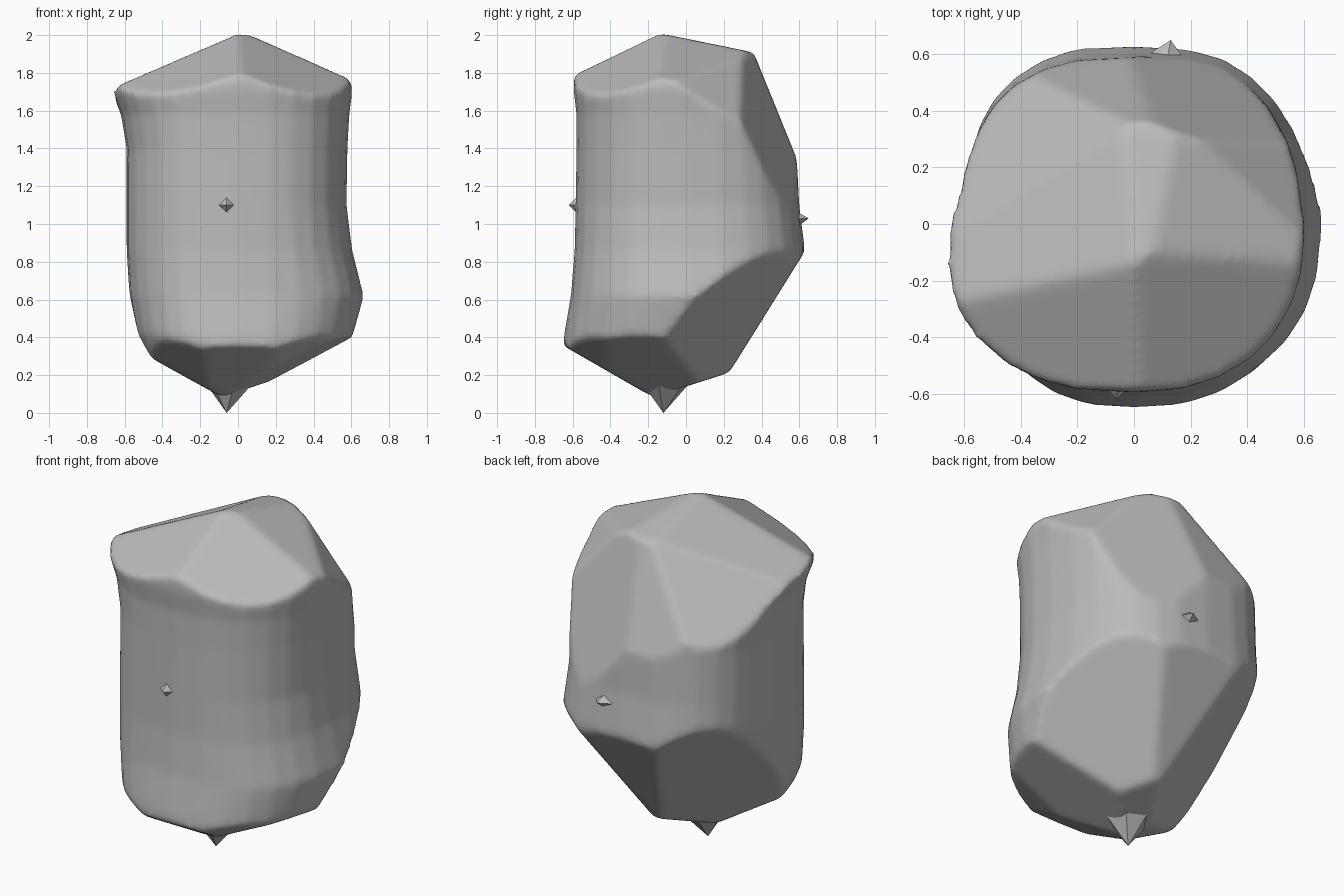
import bpy, bmesh, math
from mathutils import Vector

cube = bpy.data.objects.get("Cube")
if cube:
    bpy.data.objects.remove(cube, do_unlink=True)

stone = bpy.data.materials.new("stone_grey")
stone.use_nodes = True
GREY = (0.5, 0.5, 0.5, 1)
stone.diffuse_color = GREY
stone.node_tree.nodes["Principled BSDF"].inputs["Base Color"].default_value = GREY


def add_object(name, bm):
    bmesh.ops.recalc_face_normals(bm, faces=bm.faces[:])
    mesh = bpy.data.meshes.new(name)
    bm.to_mesh(mesh)
    bm.free()
    mesh.materials.append(stone)
    obj = bpy.data.objects.new(name, mesh)
    bpy.context.collection.objects.link(obj)
    bpy.ops.object.select_all(action='DESELECT')
    obj.select_set(True)
    bpy.context.view_layer.objects.active = obj
    return obj


def power(v, e):
    return math.copysign(abs(v) ** e, v)


# Column section by height: z, left, right, front, back extents
SECTIONS = [
    (-0.1, -0.42, 0.6, -0.66, 0.62),
    (0.28, -0.47, 0.61, -0.66, 0.62),
    (0.42, -0.54, 0.62, -0.645, 0.63),
    (0.62, -0.575, 0.665, -0.61, 0.63),
    (0.86, -0.59, 0.605, -0.59, 0.63),
    (1.1, -0.59, 0.575, -0.585, 0.6),
    (1.4, -0.59, 0.58, -0.58, 0.585),
    (1.58, -0.62, 0.59, -0.58, 0.57),
    (1.7, -0.67, 0.605, -0.595, 0.56),
    (2.2, -0.68, 0.61, -0.6, 0.55),
]
SIDES = 28
# Corner roundness of each quarter, keyed by (x > 0, y > 0); lower is boxier
BOXINESS = {(True, True): 0.78, (False, True): 0.71,
            (False, False): 0.77, (True, False): 0.84}

bm = bmesh.new()
rings = []
for z, left, right, front, back in SECTIONS:
    ring = []
    for i in range(SIDES):
        a = math.tau * i / SIDES
        c, s = math.cos(a), math.sin(a)
        e = BOXINESS[c > 0, s > 0]
        ring.append(bm.verts.new((power(c, e) * (right if c > 0 else -left),
                                  power(s, e) * (back if s > 0 else -front), z)))
    rings.append(ring)
for low, high in zip(rings, rings[1:]):
    for i in range(SIDES):
        j = (i + 1) % SIDES
        bm.faces.new((low[i], low[j], high[j], high[i]))
bm.faces.new(rings[0][::-1])
bm.faces.new(rings[-1])

# Broken facets: point on the plane, outward direction
PEAK = (0, -0.14, 2.01)
FACETS = [
    # crown
    (PEAK, (0, 0.2, 0.98)),
    (PEAK, (-0.42, 0.15, 0.9)),
    (PEAK, (-0.28, -0.42, 0.86)),
    (PEAK, (0.35, -0.4, 0.86)),
    ((0.25, 0.33, 1.87), (0.4, 0.1, 0.89)),
    # slopes falling to the back
    ((-0.47, 0.47, 1.41), (-0.55, 0.55, 0.62)),
    ((0.25, 0.3, 1.86), (0.65, 0.47, 0.6)),
    ((0, 0.57, 1.38), (0.36, 0.88, 0.31)),
    ((0, 0.575, 1.38), (-0.05, 0.92, 0.38)),
    # underside of the back
    ((0.62, 0.1, 0.62), (0.32, 0.34, -0.34)),
    ((0, 0.62, 0.84), (0, 0.85, -0.53)),
    ((-0.46, -0.2, 0.3), (-0.28, 0.25, -0.26)),
    # base
    ((0, -0.64, 0.35), (0, -0.5, -0.87)),
    ((0.58, -0.15, 0.39), (0.42, -0.12, -0.88)),
    ((0.45, -0.45, 0.38), (0.4, -0.38, -0.83)),
    ((-0.46, -0.2, 0.29), (-0.48, 0, -0.87)),
    ((-0.4, -0.45, 0.36), (-0.42, -0.42, -0.8)),
    ((0, 0, 0.14), (0, 0.3, -0.95)),
]
for point, normal in FACETS:
    bmesh.ops.bisect_plane(bm, geom=bm.verts[:] + bm.edges[:] + bm.faces[:],
                           dist=1e-5, plane_co=point,
                           plane_no=Vector(normal).normalized(), clear_outer=True)
    rim = [e for e in bm.edges if e.is_boundary]
    if rim:
        bmesh.ops.holes_fill(bm, edges=rim, sides=0)
rock = add_object("rock_body", bm)

# Weathered, softly rounded surface
remesh = rock.modifiers.new("even_surface", 'REMESH')
remesh.mode = 'VOXEL'
remesh.voxel_size = 0.02
remesh.use_smooth_shade = True
soften = rock.modifiers.new("worn_edges", 'SMOOTH')
soften.factor = 0.5
soften.iterations = 8


# Pointed chips standing out of the surface
def chip(name, base, tip, radius, sides, flat=1.0):
    base, tip = Vector(base), Vector(tip)
    axis = tip - base
    turn = axis.to_track_quat('Z', 'Y')
    bm = bmesh.new()
    bmesh.ops.create_cone(bm, cap_ends=True, segments=sides, radius1=radius,
                          radius2=0, depth=axis.length)
    for v in bm.verts:
        v.co.y *= flat
        v.co = turn @ v.co + (base + tip) / 2
    add_object(name, bm)
    bpy.ops.object.shade_smooth_by_angle(angle=math.radians(35))


chip("base_spike", (-0.05, -0.11, 0.17), (-0.06, -0.12, 0), 0.14, 6)
chip("back_chip", (0.1, 0.5, 1.02), (0.13, 0.65, 1.03), 0.16, 4, 0.6)
chip("front_chip", (-0.06, -0.54, 1.1), (-0.06, -0.62, 1.1), 0.08, 4)
